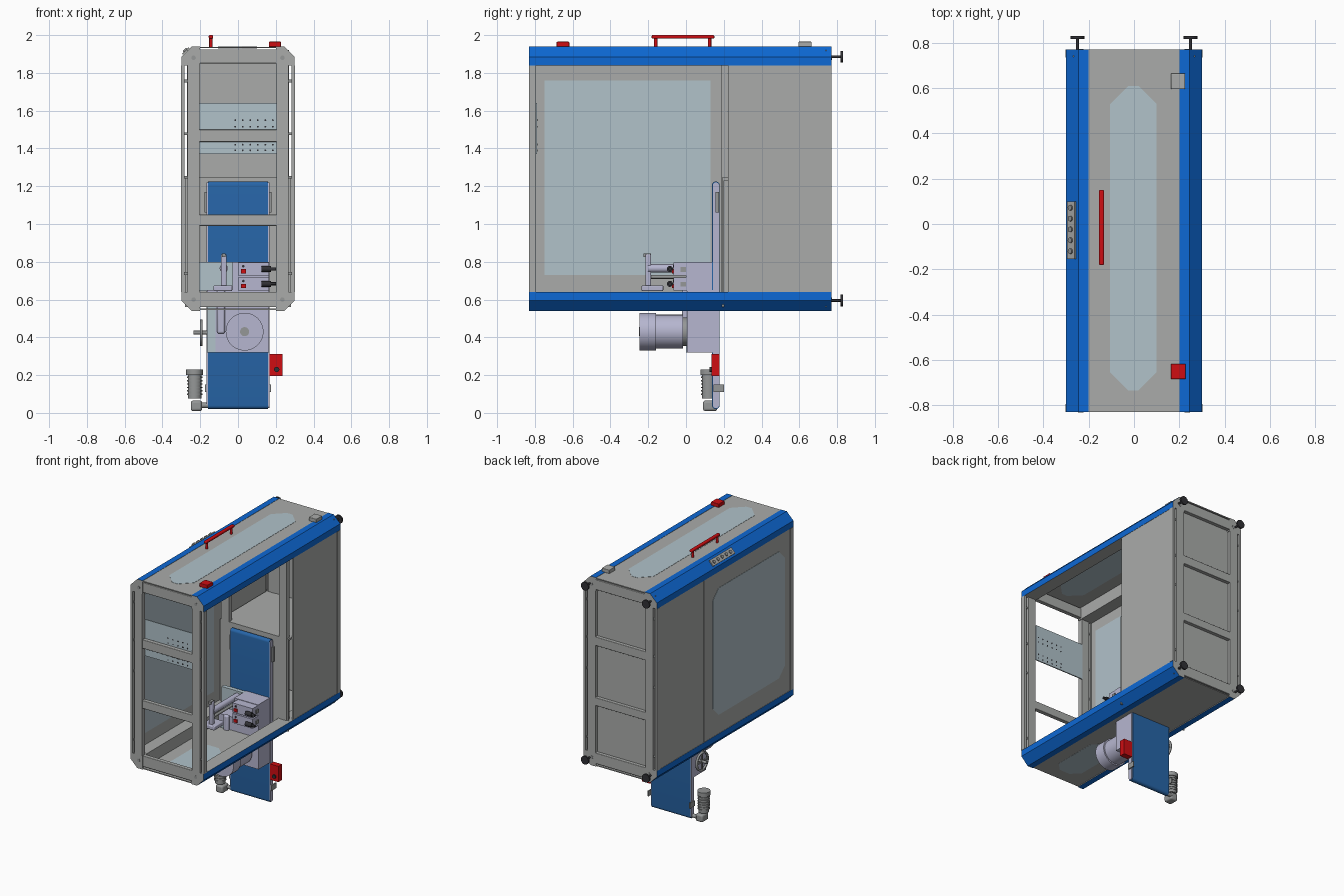
import bpy, bmesh, math
from mathutils import Vector, Matrix

if "Cube" in bpy.data.objects:
    bpy.data.objects.remove(bpy.data.objects["Cube"])


def material(name, rgb):
    m = bpy.data.materials.new(name)
    m.diffuse_color = (*rgb, 1)
    m.use_nodes = True
    m.node_tree.nodes["Principled BSDF"].inputs["Base Color"].default_value = m.diffuse_color
    return m


GREY = material("frame grey", (0.40, 0.41, 0.40))
BLUE = material("edge blue", (0.004, 0.14, 0.66))
BELT = material("belt blue", (0.02, 0.13, 0.39))
GLASS = material("pale window", (0.44, 0.54, 0.59))
LILAC = material("machine lilac", (0.47, 0.47, 0.63))
RED = material("red", (0.62, 0.004, 0.006))
DARK = material("dark grey", (0.03, 0.03, 0.035))
STEEL = material("motor grey", (0.30, 0.31, 0.31))


def finish(name, bm, *mats):
    bmesh.ops.recalc_face_normals(bm, faces=bm.faces)
    me = bpy.data.meshes.new(name)
    bm.to_mesh(me)
    bm.free()
    ob = bpy.data.objects.new(name, me)
    bpy.context.collection.objects.link(ob)
    for m in mats:
        me.materials.append(m)
    return ob


def box(name, x, y, z, mat, bevel=0):
    bm = bmesh.new()
    bmesh.ops.create_cube(bm, size=1)
    for v in bm.verts:
        v.co = [(r[0] + r[1]) / 2 + c * (r[1] - r[0]) for r, c in zip((x, y, z), v.co)]
    ob = finish(name, bm, mat)
    if bevel:
        b = ob.modifiers.new("bevel", "BEVEL")
        b.width, b.segments = bevel, 3
    return ob


def cyl(name, axis, centre, r, a, b, mat, n=32):
    """Cylinder along an axis from a to b; centre gives the other two coordinates."""
    bm = bmesh.new()
    bmesh.ops.create_cone(bm, cap_ends=True, segments=n, radius1=r, radius2=r, depth=b - a)
    for v in bm.verts:
        u, w, t = v.co.x + centre[0], v.co.y + centre[1], v.co.z + (a + b) / 2
        v.co = {"x": (t, u, w), "y": (u, t, w), "z": (u, w, t)}[axis]
    return finish(name, bm, mat)


def prism(name, axis, pts, a, b, *mats):
    bm = bmesh.new()
    place = {"x": lambda p, t: (t, p[0], p[1]), "y": lambda p, t: (p[0], t, p[1]),
             "z": lambda p, t: (p[0], p[1], t)}[axis]
    f = bm.faces.new([bm.verts.new(place(p, a)) for p in pts])
    ext = bmesh.ops.extrude_face_region(bm, geom=[f])
    move = Vector(place((0, 0), b - a))
    for v in ext["geom"]:
        if isinstance(v, bmesh.types.BMVert):
            v.co += move
    return finish(name, bm, *mats)


def octagon(u0, u1, v0, v1, c):
    return [(u0 + c, v0), (u1 - c, v0), (u1, v0 + c), (u1, v1 - c),
            (u1 - c, v1), (u0 + c, v1), (u0, v1 - c), (u0, v0 + c)]


def sx_range(s, a, b):
    return tuple(sorted((s * a, s * b)))


Y0, Y1, ZB, ZT = -0.83, 0.77, 0.54, 1.94
ZM = (ZB + ZT) / 2
ENDS = (("front", Y0, Y0 + 0.035), ("back", Y1 - 0.035, Y1))

# Four chamfered corner beams: blue outside, grey ends and inside
for side, s in (("left", -1), ("right", 1)):
    for level, t in (("lower", -1), ("upper", 1)):
        prof = [(0.2, 0.7), (0.245, 0.7), (0.3, 0.645), (0.3, 0.6), (0.2, 0.6)]
        ob = prism(f"{level}_{side}_beam", "y", [(s * x, ZM + t * z) for x, z in prof],
                   Y0, Y1, BLUE, GREY)
        for p in ob.data.polygons:
            if abs(p.normal.y) > 0.9 or p.normal.x * s + p.normal.z * t < 0.5:
                p.material_index = 1
        # Knobs at the back of each beam
        zc = ZM + t * 0.645
        cyl(f"{level}_{side}_knob_rod", "y", (s * 0.25, zc), 0.007, Y1, 0.82, DARK, 16)
        cyl(f"{level}_{side}_knob", "y", (s * 0.25, zc), 0.031, 0.817, 0.83, DARK)
        for end, a, b in ENDS:
            e = a - 0.002 if end == "front" else b
            cyl(f"{end}_{level}_{side}_bolt", "y", (s * 0.235, ZM + t * 0.64), 0.012,
                e, e + 0.002, STEEL, 12)

    # Upright posts at both ends and at the partition
    for end, a, b in ENDS + (("partition", 0.185, 0.22),):
        box(f"{end}_{side}_post", sx_range(s, 0.205, 0.268), (a, b), (0.64, 1.84), GREY)
    for end, a, b in ENDS:
        box(f"{end}_{side}_edge_strip", sx_range(s, 0.283, 0.302), (a, b), (0.64, 1.84), GREY)
        for z in (0.73, 1.24, 1.47, 1.75):
            box(f"{end}_{side}_lug", sx_range(s, 0.262, 0.29), (a + 0.008, b - 0.008),
                (z, z + 0.015), STEEL)
    # Closed rear side panels
    box(f"rear_{side}_panel", sx_range(s, 0.288, 0.298), (0.223, Y1 - 0.003), (0.64, 1.84), GREY)

# Cross rails at both ends
for end, a, b in ENDS:
    for z in ((0.56, 0.64), (0.99, 1.05), (1.435, 1.5), (1.85, 1.925)):
        box(f"{end}_cross_rail", (-0.21, 0.21), (a + 0.004, b), z, GREY, 0.004)
box("back_panel", (-0.27, 0.27), (0.738, 0.745), (0.56, 1.92), GREY)

# Perforated plate behind the front rails
box("perforated_plate", (-0.205, 0.205), (-0.797, -0.789), (1.37, 1.64), GLASS)
for i in range(6):
    for z in (1.39, 1.42, 1.515, 1.55):
        cyl("plate_hole", "y", (-0.015 + i * 0.04, z), 0.005, -0.799, -0.787, DARK, 8)

# Left front panel with window
box("left_front_panel", (-0.298, -0.291), (Y0 + 0.003, 0.217), (0.64, 1.84), GREY)
prism("left_window", "x", octagon(-0.73, 0.115, 0.78, 1.72, 0.07), -0.3, -0.295, GLASS)
box("left_window_inner", (-0.292, -0.287), (-0.75, 0.13), (0.73, 1.76), GLASS)

# Top and bottom panels with windows
box("top_panel", (-0.2, 0.2), (Y0, Y1), (1.931, 1.938), GREY)
prism("top_window", "z", octagon(-0.105, 0.1, -0.735, 0.61, 0.08), 1.93, 1.9395, GLASS)
box("bottom_panel", (-0.2, 0.2), (Y0, Y1), (0.545, 0.552), GREY)
prism("bottom_window", "z", octagon(-0.105, 0.1, -0.735, -0.28, 0.06), 0.544, 0.5535, GLASS)

# Partition and shelf in the rear compartment
box("partition", (-0.28, 0.28), (0.19, 0.2), (0.56, 1.24), GREY)
box("shelf", (-0.28, 0.28), (0.19, 0.74), (1.23, 1.245), GREY)
box("partition_top_rail", (-0.205, 0.205), (0.185, 0.22), (1.86, 1.925), GREY)

# Upright belt with rounded ends and side plates
def slot(y0, y1, z0, z1):
    r, c = (y1 - y0) / 2, (y0 + y1) / 2
    arc = [math.pi * i / 10 for i in range(11)]
    return ([(c + r * math.cos(t), z1 - r + r * math.sin(t)) for t in arc] +
            [(c - r * math.cos(t), z0 + r - r * math.sin(t)) for t in arc])

prism("belt", "x", slot(0.138, 0.178, 0.02, 1.225), -0.16, 0.16, BELT)
for s in (-1, 1):
    x = sx_range(s, 0.158, 0.166)
    prism("belt_side_plate", "x", slot(0.142, 0.174, 0.025, 1.22), x[0], x[1], LILAC)
    box("belt_guide_rail", sx_range(s, 0.166, 0.178), (0.155, 0.175), (1.06, 1.17), STEEL)
    box("belt_lower_lug", sx_range(s, 0.166, 0.174), (0.145, 0.2), (0.11, 0.15), STEEL)

# Drive housing and main motor
box("drive_housing", (-0.165, 0.165), (0.005, 0.165), (0.32, 0.65), LILAC)
box("housing_side_strip", (-0.165, -0.12), (0, 0.006), (0.32, 0.6), GLASS)
cyl("motor_body", "y", (0.035, 0.43), 0.09, -0.2, -0.015, LILAC, 48)
cyl("motor_cap", "y", (0.035, 0.43), 0.1, -0.245, -0.16, LILAC, 48)
cyl("motor_flange", "y", (0.035, 0.43), 0.075, -0.02, 0.01, STEEL, 48)
cyl("motor_hub", "y", (0.035, 0.43), 0.024, -0.249, -0.24, STEEL)
box("motor_cable_duct", (-0.11, -0.07), (-0.02, 0.01), (0.42, 0.66), LILAC, 0.01)

# Two control boxes with buttons and plugs
box("control_back_box", (-0.03, 0.165), (0.0, 0.138), (0.645, 0.8), LILAC)
box("control_side_plate", (-0.205, 0.0), (0.1, 0.13), (0.645, 0.8), GLASS)
for z in (0.648, 0.727):
    box("control_box", (0.0, 0.165), (-0.065, 0.02), (z, z + 0.07), LILAC)
    box("red_button", (0.015, 0.042), (-0.073, -0.065), (z + 0.012, z + 0.034), RED)
    cyl("dark_button", "y", (0.028, z + 0.05), 0.007, -0.07, -0.065, DARK, 12)
    cyl("plug", "x", (-0.085, z + 0.035), 0.016, 0.125, 0.175, DARK, 16)
    cyl("plug_tip", "x", (-0.085, z + 0.035), 0.009, 0.175, 0.2, DARK, 12)
    box("box_latch", (0.165, 0.171), (-0.03, 0.0), (z + 0.02, z + 0.045), STEEL)

# Pressing arm beside the control boxes
box("arm_post", (-0.09, -0.06), (-0.215, -0.185), (0.66, 0.84), LILAC, 0.006)
box("arm_base", (-0.13, -0.03), (-0.235, -0.12), (0.645, 0.675), LILAC, 0.006)
cyl("arm_cylinder", "y", (-0.075, 0.765), 0.022, -0.2, 0.1, LILAC)
cyl("arm_rod", "y", (-0.075, 0.72), 0.01, -0.2, 0.1, STEEL, 16)
box("arm_head", (-0.085, -0.065), (-0.225, -0.185), (0.825, 0.845), STEEL)

# Red switch box
box("switch_box", (0.168, 0.236), (0.135, 0.178), (0.195, 0.312), RED)
cyl("switch_knob", "y", (0.205, 0.23), 0.014, 0.125, 0.135, DARK, 16)

# Small upright motor with cooling rings and gearbox
cyl("small_motor", "z", (-0.23, 0.12), 0.036, 0.075, 0.215, STEEL)
for i in range(6):
    cyl("cooling_ring", "z", (-0.23, 0.12), 0.041, 0.095 + i * 0.018, 0.102 + i * 0.018, STEEL)
cyl("small_motor_cap", "z", (-0.23, 0.12), 0.044, 0.2, 0.23, STEEL)
box("gearbox", (-0.25, -0.19), (0.09, 0.165), (0.01, 0.065), STEEL, 0.012)
cyl("gearbox_shaft", "x", (0.155, 0.04), 0.014, -0.2, -0.155, STEEL, 16)

# Adjusting hand wheel
cyl("wheel_shaft", "x", (0.09, 0.425), 0.01, -0.235, -0.16, STEEL, 16)
bm = bmesh.new()
bmesh.ops.create_cone(bm, cap_ends=False, segments=32, radius1=0.07, radius2=0.07, depth=0.014,
                      matrix=Matrix.Translation((-0.195, 0.09, 0.425)) @ Matrix.Rotation(math.pi / 2, 4, "Y"))
rim = finish("wheel_rim", bm, STEEL)
rim.modifiers.new("thickness", "SOLIDIFY").thickness = 0.012
box("wheel_spoke", (-0.2, -0.19), (0.025, 0.155), (0.419, 0.431), STEEL)
box("wheel_spoke_upright", (-0.2, -0.19), (0.084, 0.096), (0.36, 0.49), STEEL)

# Red handle, lamp block and hinge block on top
box("handle_bar", (-0.155, -0.132), (-0.182, 0.15), (1.981, 2.0), RED, 0.006)
for y in (-0.16, 0.125):
    cyl("handle_post", "z", (-0.1435, y), 0.009, 1.935, 1.985, RED, 16)
box("red_block", (0.163, 0.228), (-0.685, -0.618), (1.937, 1.965), RED, 0.004)
box("hinge_block", (0.163, 0.226), (0.595, 0.665), (1.937, 1.965), GREY, 0.004)

# Button plate on the upper left chamfer
tilt = Matrix.Translation((-0.2735, 0, 1.9135)) @ Matrix.Rotation(-math.pi / 4, 4, "Y")
plate = box("button_plate", (-0.024, 0.024), (-0.155, 0.1), (0, 0.008), GREY)
plate.matrix_world = tilt
for i in range(5):
    cyl("plate_button", "z", (0, -0.12 + i * 0.048), 0.012, 0.006, 0.015, STEEL, 16).matrix_world = tilt

# Smooth round parts while keeping edges sharp
bpy.ops.object.select_all(action="SELECT")
bpy.context.view_layer.objects.active = plate
bpy.ops.object.shade_smooth_by_angle(angle=math.radians(30))
